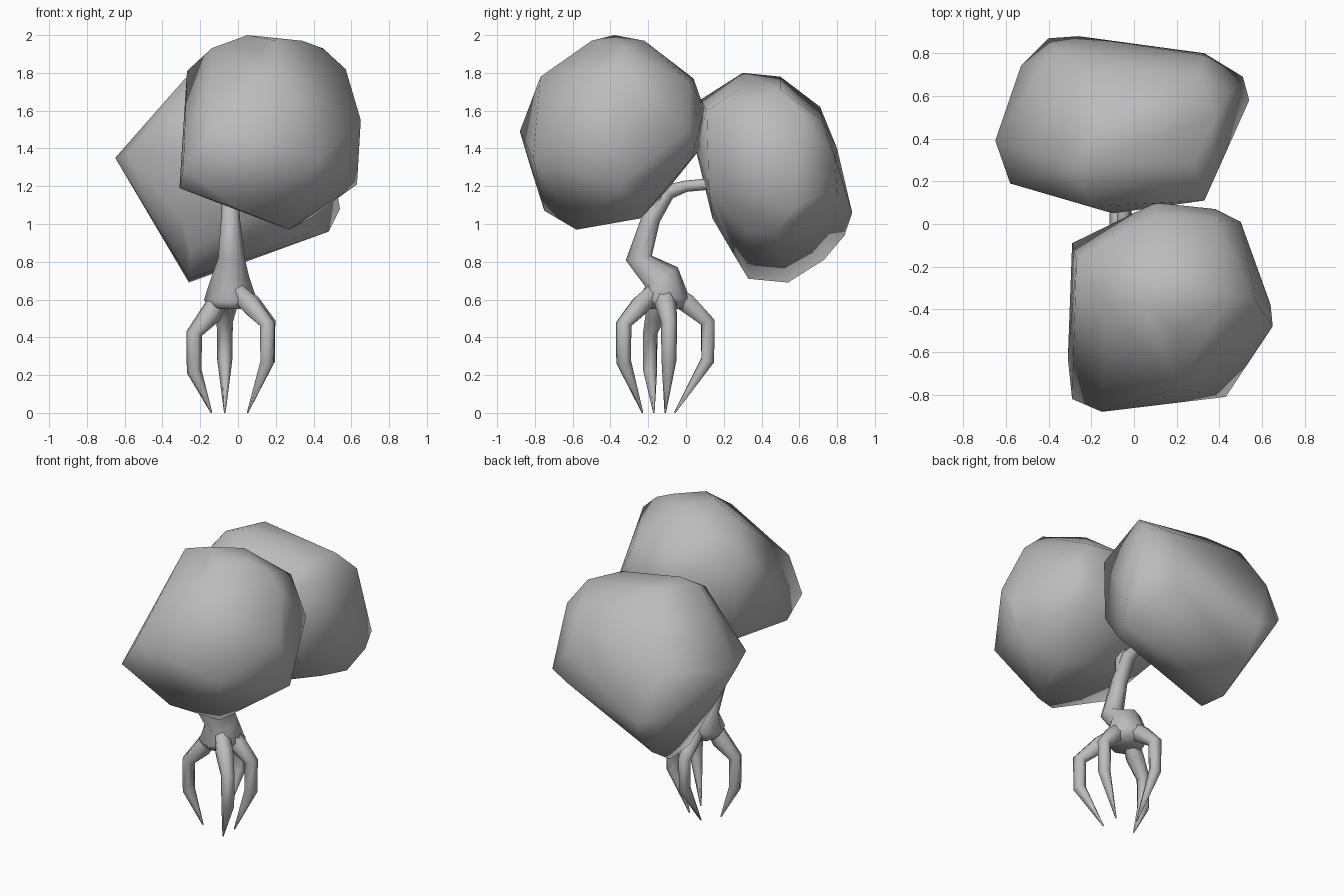
import bpy, bmesh, math
from mathutils import Vector

if "Cube" in bpy.data.objects:
    bpy.data.objects.remove(bpy.data.objects["Cube"])

grey = bpy.data.materials.new("plain grey")
grey.diffuse_color = (0.5, 0.5, 0.5, 1)
grey.use_nodes = True
grey.node_tree.nodes["Principled BSDF"].inputs["Base Color"].default_value = grey.diffuse_color


def finish(name, bm, angle):
    bmesh.ops.recalc_face_normals(bm, faces=bm.faces)
    me = bpy.data.meshes.new(name)
    bm.to_mesh(me)
    bm.free()
    me.materials.append(grey)
    ob = bpy.data.objects.new(name, me)
    bpy.context.collection.objects.link(ob)
    bpy.ops.object.select_all(action='DESELECT')
    ob.select_set(True)
    bpy.context.view_layer.objects.active = ob
    bpy.ops.object.shade_smooth_by_angle(angle=math.radians(angle))
    return ob


def hull(name, pts):
    """Faceted clump wrapped around a few corner points."""
    bm = bmesh.new()
    for p in pts:
        bm.verts.new(p)
    res = bmesh.ops.convex_hull(bm, input=bm.verts)
    junk = {v for v in res["geom_interior"] + res["geom_unused"]
            if isinstance(v, bmesh.types.BMVert)}
    bmesh.ops.delete(bm, geom=list(junk), context='VERTS')
    return finish(name, bm, 100)


def tube(name, path, sides=6):
    """Tapered limb: path of (x, y, z, radius)."""
    bm = bmesh.new()
    pts = [Vector(p[:3]) for p in path]
    rings = []
    for i, p in enumerate(pts):
        t = (pts[min(i + 1, len(pts) - 1)] - pts[max(i - 1, 0)]).normalized()
        if not rings:
            last = Vector((1, 0, 0)) if abs(t.x) < 0.75 else Vector((0, 1, 0))
        a = (last - t * last.dot(t)).normalized()  # keep sides lined up
        b = t.cross(a)
        last = a
        rings.append([bm.verts.new(p + path[i][3] * (
            a * math.cos(2 * math.pi * k / sides) + b * math.sin(2 * math.pi * k / sides)))
            for k in range(sides)])
    for r, s in zip(rings, rings[1:]):
        for k in range(sides):
            n = (k + 1) % sides
            bm.faces.new((r[k], r[n], s[n], s[k]))
    bm.faces.new(rings[0])
    bm.faces.new(rings[-1])
    return finish(name, bm, 80)


# upper foliage clump at the front, with a flat left side
hull("front_foliage", [
    (-.31, -.63, 1.19), (-.29, -.82, 1.29), (-.15, -.88, 1.49), (.27, -.58, .97),
    (-.27, -.17, 1.81), (-.29, -.09, 1.26), (.43, -.81, 1.35), (.02, -.75, 1.07),
    (.53, -.64, 1.45), (.65, -.48, 1.55), (.64, -.38, 1.42), (.63, -.35, 1.21),
    (.38, -.24, 1.03), (.57, -.36, 1.82), (.45, -.33, 1.93), (.34, -.36, 1.97),
    (.05, -.38, 2.0), (-.14, -.36, 1.93), (.2, -.77, 1.78), (.2, -.5, 1.97),
    (.2, -.22, 1.97), (.1, .04, 1.77), (.38, .02, 1.75), (.1, .1, 1.6),
    (.38, .07, 1.5), (.5, .01, 1.5), (.1, .07, 1.39), (.38, .03, 1.35),
    (.2, -.1, 1.18)])

# lower foliage clump at the back
hull("back_foliage", [
    (-.65, .39, 1.35), (-.58, .19, 1.37), (-.26, .54, .69), (-.26, .33, .71),
    (-.53, .74, 1.24), (-.4, .87, 1.1), (-.26, .88, 1.06), (-.24, .84, .94),
    (-.26, .73, .81), (-.25, .24, .86), (-.3, .14, 1.03), (-.1, .05, 1.4),
    (-.2, .08, 1.66), (-.28, .27, 1.77), (-.17, .3, 1.8), (-.15, .5, 1.78),
    (-.25, .71, 1.62), (-.38, .8, 1.4), (.33, .79, 1.35), (.33, .8, 1.15),
    (.51, .69, 1.15), (.54, .58, 1.08), (.48, .47, .96), (.4, .32, .96),
    (.33, .12, 1.2), (.33, .11, 1.6), (.28, .28, 1.71), (.38, .5, 1.71),
    (.45, .62, 1.58), (.3, .72, 1.55)])

# crooked trunk leaning back into the rear clump, plus a stub into the front one
tube("trunk", [(-.04, -.12, .55, .11), (-.04, -.12, .60, .14), (-.04, -.13, .72, .1),
               (-.035, -.25, .82, .07), (-.04, -.185, 1.03, .05), (-.04, -.1, 1.17, .045),
               (-.05, .0, 1.2, .03), (-.05, .16, 1.215, .03)], 8)
tube("front_branch", [(-.04, -.16, 1.08, .045), (-.02, -.14, 1.25, .045)])

# claw-like roots: knee position, knee height, tip position
for name, (kx, ky), kz, (tx, ty) in (
        ("left_root", (-.232, -.19), .42, (-.14, -.17)),
        ("back_root", (-.07, .115), .48, (-.07, -.06)),
        ("right_root", (.16, -.09), .48, (.05, -.11)),
        ("front_root", (.155, -.33), .47, (.05, -.23))):
    cx, cy = -.04, -.13
    tube(name, [(cx + .2 * (kx - cx), cy + .2 * (ky - cy), .64, .05),
                (cx + .55 * (kx - cx), cy + .55 * (ky - cy), kz + .1, .058),
                (kx, ky, kz, .043), (kx, ky, kz - .2, .04), (tx, ty, .0, .004)])
